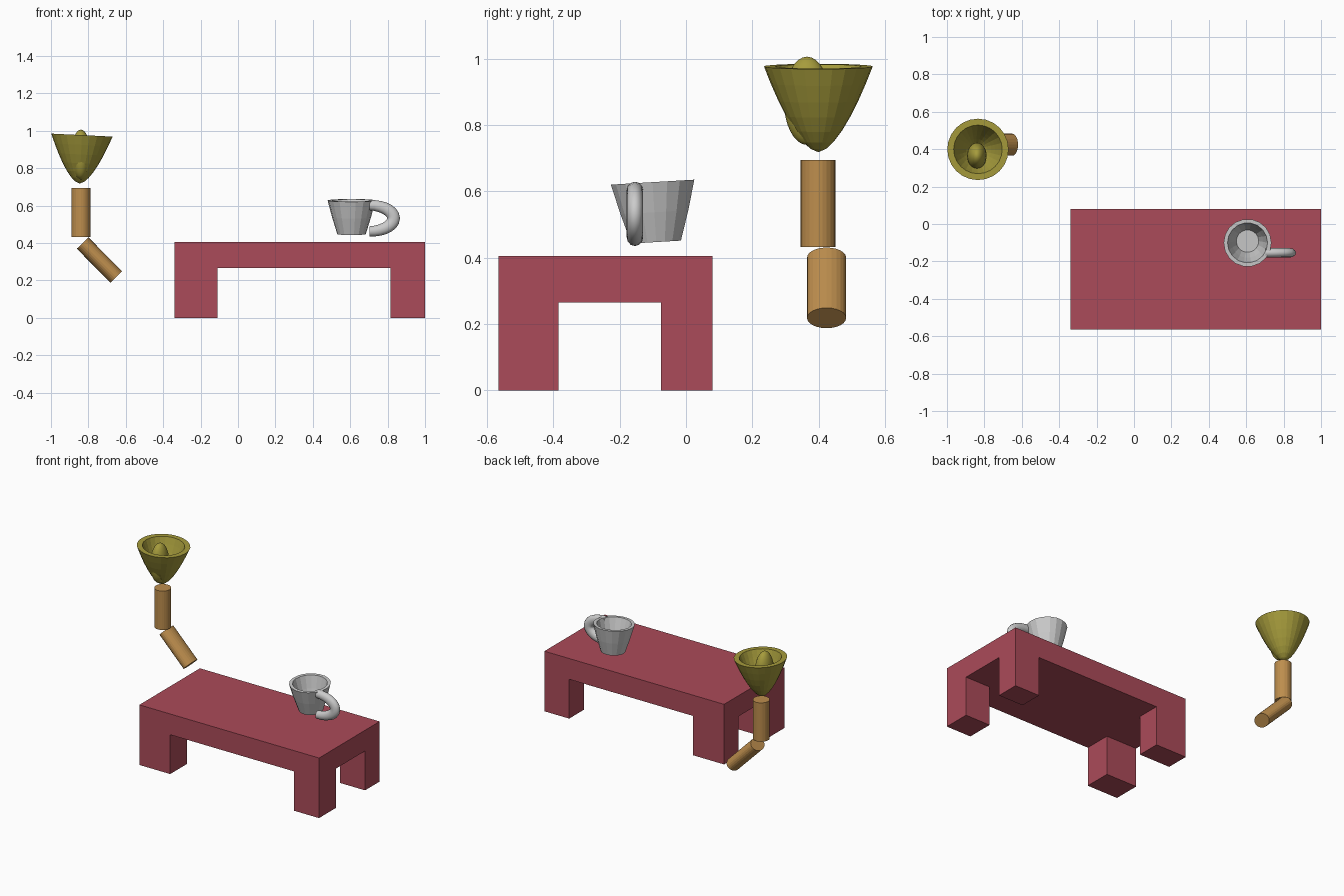
import bpy, bmesh, math
from mathutils import Vector, Matrix

if "Cube" in bpy.data.objects:
    bpy.data.objects.remove(bpy.data.objects["Cube"])


def material(name, rgb):
    m = bpy.data.materials.new(name)
    m.diffuse_color = (*rgb, 1)
    m.use_nodes = True
    m.node_tree.nodes["Principled BSDF"].inputs["Base Color"].default_value = m.diffuse_color
    return m


RED = material("red", (0.41, 0.07, 0.10))
OLIVE = material("olive", (0.38, 0.33, 0.045))
WOOD = material("wood", (0.51, 0.27, 0.075))


def finish(bm, name, mat=None, matrix=None, smooth=None):
    bmesh.ops.recalc_face_normals(bm, faces=bm.faces[:])
    me = bpy.data.meshes.new(name)
    bm.to_mesh(me)
    bm.free()
    ob = bpy.data.objects.new(name, me)
    bpy.context.collection.objects.link(ob)
    if matrix:
        ob.matrix_world = matrix
    if mat:
        me.materials.append(mat)
    if smooth:
        bpy.ops.object.select_all(action='DESELECT')
        ob.select_set(True)
        bpy.context.view_layer.objects.active = ob
        bpy.ops.object.shade_smooth_by_angle(angle=math.radians(smooth))
    return ob


def bridge(bm, a, b):
    n = max(len(a), len(b))
    for i in range(n):
        j = (i + 1) % n
        quad = [a[i % len(a)], a[j % len(a)], b[j % len(b)], b[i % len(b)]]
        bm.faces.new(list(dict.fromkeys(quad)))


def lathe(name, profile, sides, mat, matrix):
    """Revolve (radius, z) points that start and end on the axis."""
    bm = bmesh.new()
    rings = []
    for r, z in profile:
        count = sides if r > 0 else 1
        rings.append([bm.verts.new((r * math.cos(math.tau * i / sides),
                                    r * math.sin(math.tau * i / sides), z))
                      for i in range(count)])
    for a, b in zip(rings, rings[1:]):
        bridge(bm, a, b)
    return finish(bm, name, mat, matrix)


def rod(name, start, end, r_side, r_y, mat):
    """Cylinder between two points with an oval section, wide axis along y."""
    start, end = Vector(start), Vector(end)
    axis = (end - start).normalized()
    y = Vector((0, 1, 0))
    rot = Matrix((y.cross(axis), y, axis)).transposed().to_4x4()
    bm = bmesh.new()
    bmesh.ops.create_cone(bm, cap_ends=True, segments=24, radius1=1, radius2=1,
                          depth=(end - start).length)
    bmesh.ops.scale(bm, vec=(r_side, r_y, 1), verts=bm.verts[:])
    return finish(bm, name, mat, Matrix.Translation((start + end) / 2) @ rot)


# Table: slab cut into a 3x3 layout, corner cells pulled down as legs
xs, ys = (-0.34, -0.11, 0.815, 1.0), (-0.565, -0.385, -0.075, 0.08)
under, top = 0.265, 0.405
bm = bmesh.new()
bmesh.ops.create_cube(bm, size=1)
bmesh.ops.scale(bm, vec=(xs[3] - xs[0], ys[3] - ys[0], top - under), verts=bm.verts[:])
bmesh.ops.translate(bm, vec=((xs[0] + xs[3]) / 2, (ys[0] + ys[3]) / 2, (top + under) / 2),
                    verts=bm.verts[:])
for co, no in [((x, 0, 0), (1, 0, 0)) for x in xs[1:3]] + [((0, y, 0), (0, 1, 0)) for y in ys[1:3]]:
    bmesh.ops.bisect_plane(bm, geom=bm.verts[:] + bm.edges[:] + bm.faces[:],
                           plane_co=co, plane_no=no)
corners = []
for f in bm.faces:
    c = f.calc_center_median()
    if abs(c.z - under) < 1e-4 and not xs[1] < c.x < xs[2] and not ys[1] < c.y < ys[2]:
        corners.append(f)
feet = bmesh.ops.extrude_discrete_faces(bm, faces=corners)["faces"]
for f in feet:
    for v in f.verts:
        v.co.z = 0
finish(bm, "table", RED)

# Mug body, slightly tilted
mug_pose = Matrix.Translation((0.607, -0.09, 0.447)) @ Matrix.Rotation(math.radians(3.4), 4, 'X')
lathe("mug_body", [(0, 0), (0.076, 0), (0.104, 0.09), (0.128, 0.181),
                   (0.107, 0.181), (0.085, 0.1), (0.06, 0.025), (0, 0.025)],
      18, None, mug_pose)

# Mug handle: oval tube swept along a half ellipse
bm = bmesh.new()
rings = []
STEPS, SIDES = 14, 12
for k in range(STEPS + 1):
    t = math.pi * (k / STEPS - 0.5)
    centre = Vector((0.702 + 0.13 * math.cos(t), -0.154, 0.532 + 0.07 * math.sin(t)))
    out = Vector((0.07 * math.cos(t), 0, 0.13 * math.sin(t))).normalized()
    thick = 0.027 + 0.007 * math.cos(t)
    rings.append([bm.verts.new(centre + out * thick * math.cos(math.tau * i / SIDES)
                               + Vector((0, 0.025 * math.sin(math.tau * i / SIDES), 0)))
                  for i in range(SIDES)])
for a, b in zip(rings, rings[1:]):
    bridge(bm, a, b)
bm.faces.new(rings[0])
bm.faces.new(rings[-1])
finish(bm, "mug_handle", smooth=40)

# Lamp shade: bowl with a thick rim, slightly tilted
shade_pose = Matrix.Translation((-0.847, 0.399, 0.718)) @ Matrix.Rotation(math.radians(2.8), 4, 'Y')
levels = (0, 0.04, 0.12, 0.25, 0.42, 0.6, 0.8, 1)
outer = [(0.164 * t ** 0.6, 0.259 * t) for t in levels]
inner = [(0.13 * t ** 0.6, 0.04 + 0.219 * t) for t in reversed(levels)]
lathe("lamp_shade", outer + inner, 24, OLIVE, shade_pose)

# Bulb: tall ellipsoid that pokes through the shade
bm = bmesh.new()
bmesh.ops.create_uvsphere(bm, u_segments=24, v_segments=16, radius=1)
bmesh.ops.scale(bm, vec=(0.052, 0.07, 0.133), verts=bm.verts[:])
finish(bm, "lamp_bulb", OLIVE, Matrix.Translation((-0.84, 0.365, 0.873)), smooth=40)

# Lamp arm: upright rod and slanted rod
rod("upper_arm", (-0.84, 0.398, 0.432), (-0.84, 0.398, 0.694), 0.0515, 0.0525, WOOD)
rod("lower_arm", (-0.831, 0.424, 0.4), (-0.651, 0.424, 0.218), 0.0435, 0.059, WOOD)
